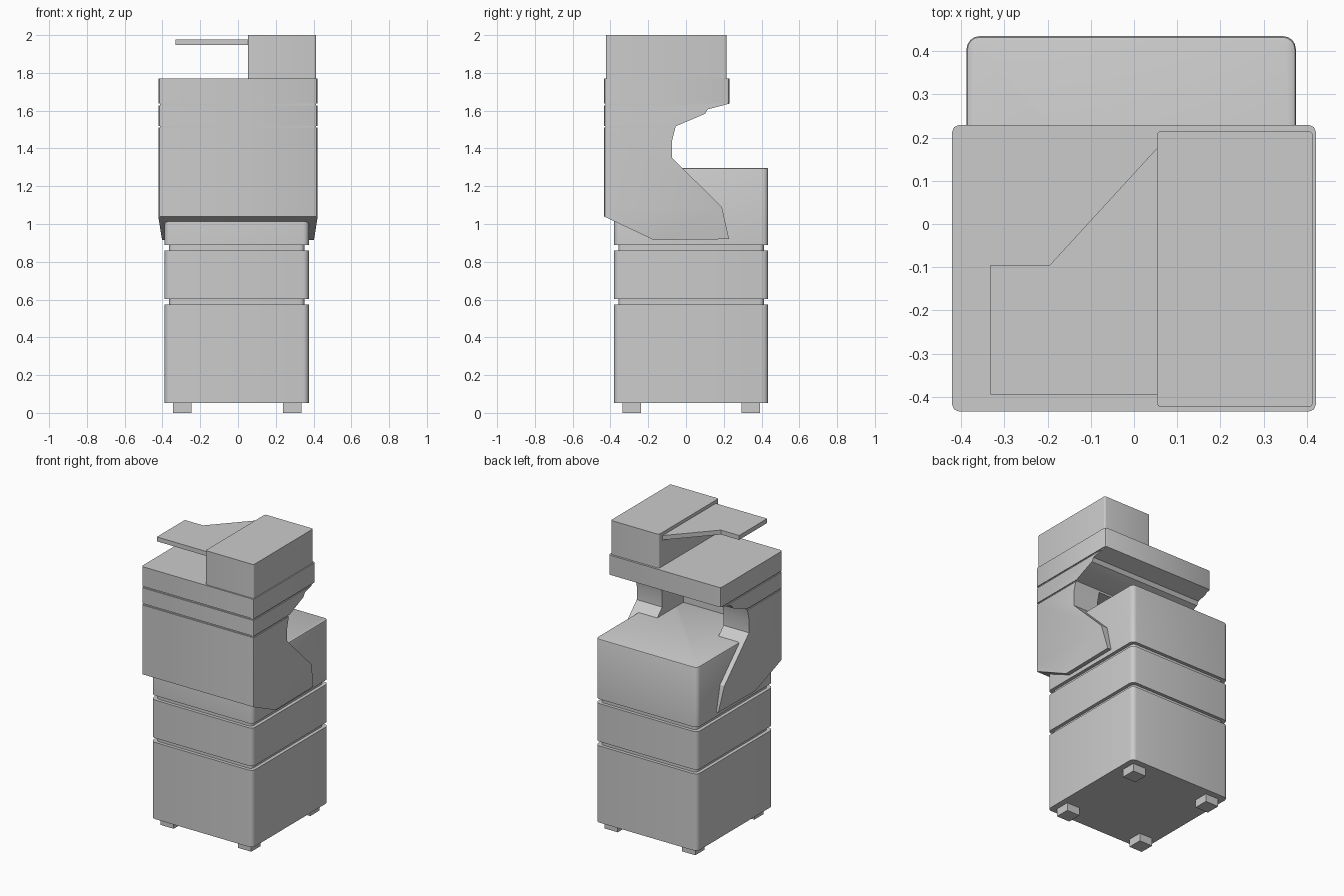
import bpy, bmesh

if "Cube" in bpy.data.objects:
    bpy.data.objects.remove(bpy.data.objects["Cube"])


def finish(bm, name):
    bmesh.ops.recalc_face_normals(bm, faces=bm.faces)
    me = bpy.data.meshes.new(name)
    bm.to_mesh(me)
    bm.free()
    ob = bpy.data.objects.new(name, me)
    bpy.context.collection.objects.link(ob)
    return ob


def is_vertical(e):
    a, b = e.verts
    return abs(a.co.x - b.co.x) < 1e-4 and abs(a.co.y - b.co.y) < 1e-4


def box(name, x, y, z, radius=0, top=0):
    """Box from ranges, with rounded vertical corners and a softened top rim."""
    bm = bmesh.new()
    bmesh.ops.create_cube(bm, size=1)
    for v in bm.verts:
        v.co = [r[0] if c < 0 else r[1] for c, r in zip(v.co, (x, y, z))]
    if radius:
        bmesh.ops.bevel(bm, geom=[e for e in bm.edges if is_vertical(e)],
                        offset=radius, segments=4, profile=0.5, affect='EDGES')
    if top:
        rim = [e for e in bm.edges if all(v.co.z > z[1] - 1e-5 for v in e.verts)]
        bmesh.ops.bevel(bm, geom=rim, offset=top, segments=2, profile=0.5, affect='EDGES')
    return finish(bm, name)


def prism(points, vec):
    bm = bmesh.new()
    face = bm.faces.new([bm.verts.new(p) for p in points])
    res = bmesh.ops.extrude_face_region(bm, geom=[face], use_keep_orig=True)
    verts = [g for g in res['geom'] if isinstance(g, bmesh.types.BMVert)]
    bmesh.ops.translate(bm, verts=verts, vec=vec)
    return bm


def cut(ob, cutter):
    mod = ob.modifiers.new("cut", 'BOOLEAN')
    mod.operation = 'DIFFERENCE'
    mod.solver = 'EXACT'
    mod.object = cutter
    bpy.context.view_layer.objects.active = ob
    bpy.ops.object.modifier_apply(modifier=mod.name)
    bpy.data.objects.remove(cutter)


# Cabinet blocks and the recessed seams between them
BX, BY = (-0.388, 0.375), (-0.38, 0.435)
box("lower_cabinet", BX, BY, (0.053, 0.573), 0.03)
box("middle_cabinet", BX, BY, (0.602, 0.86), 0.03)
box("upper_cabinet", BX, BY, (0.89, 1.297), 0.03, 0.009)
for name, z in (("lower_seam", (0.57, 0.605)), ("upper_seam", (0.857, 0.893))):
    box(name, (-0.365, 0.352), (-0.358, 0.413), z, 0.025)

# Feet
for sx, x in (("left", -0.345), ("right", 0.237)):
    for sy, y in (("front", -0.337), ("back", 0.295)):
        box(f"{sy}_{sx}_foot", (x, x + 0.098), (y, y + 0.098), (0, 0.056))

# Housing: side profile across the width, with wings tapering at the bottom
W = 0.421
profile = [(-0.434, 1.77), (0.229, 1.77), (0.229, 1.637), (0.115, 1.607), (0.10, 1.583),
           (-0.055, 1.517), (-0.074, 1.44), (-0.074, 1.35), (0.19, 1.09),
           (0.228, 0.92), (-0.17, 0.915), (-0.434, 1.04)]
bm = prism([(-W, y, z) for y, z in profile], (2 * W, 0, 0))
bmesh.ops.bevel(bm, geom=[e for e in bm.edges if is_vertical(e)
                          and abs(e.verts[0].co.y) > 0.2],
                offset=0.015, segments=2, profile=0.5, affect='EDGES')
bmesh.ops.bisect_plane(bm, geom=bm.verts[:] + bm.edges[:] + bm.faces[:],
                       plane_co=(0, 0, 1.09), plane_no=(0, 0, 1))
for v in bm.verts:
    if v.co.z < 1.0:
        v.co.x *= 0.402 / W
bmesh.ops.triangulate(bm, faces=[f for f in bm.faces if f.calc_center_median().z < 1.09])
housing = finish(bm, "housing")

# Rear recess between the wings
cut(housing, box("recess_cutter", (-0.23, 0.23), (-0.3, 0.15), (1.25, 1.505)))

# Thin panel grooves round the front and sides
for z in (1.515, 1.632):
    zr = (z - 0.005, z + 0.005)
    cut(housing, box("groove_cutter", (-0.5, 0.5), (-0.5, -0.427), zr))
    for s in (-1, 1):
        cut(housing, box("groove_cutter", sorted((s * 0.414, s * 0.5)), (-0.51, 0.3), zr))

# Top box and side shelf
box("top_box", (0.053, 0.414), (-0.424, 0.215), (1.765, 2.0), 0.01)
shelf = [(0.06, -0.395), (-0.332, -0.395), (-0.332, -0.095), (-0.195, -0.095), (0.06, 0.183)]
finish(prism([(x, y, 1.948) for x, y in shelf], (0, 0, 0.03)), "side_shelf")

# Smooth the rounded corners, keep hard edges
for ob in bpy.context.collection.objects:
    ob.select_set(True)
    bpy.context.view_layer.objects.active = ob
bpy.ops.object.shade_smooth_by_angle(angle=0.5)
